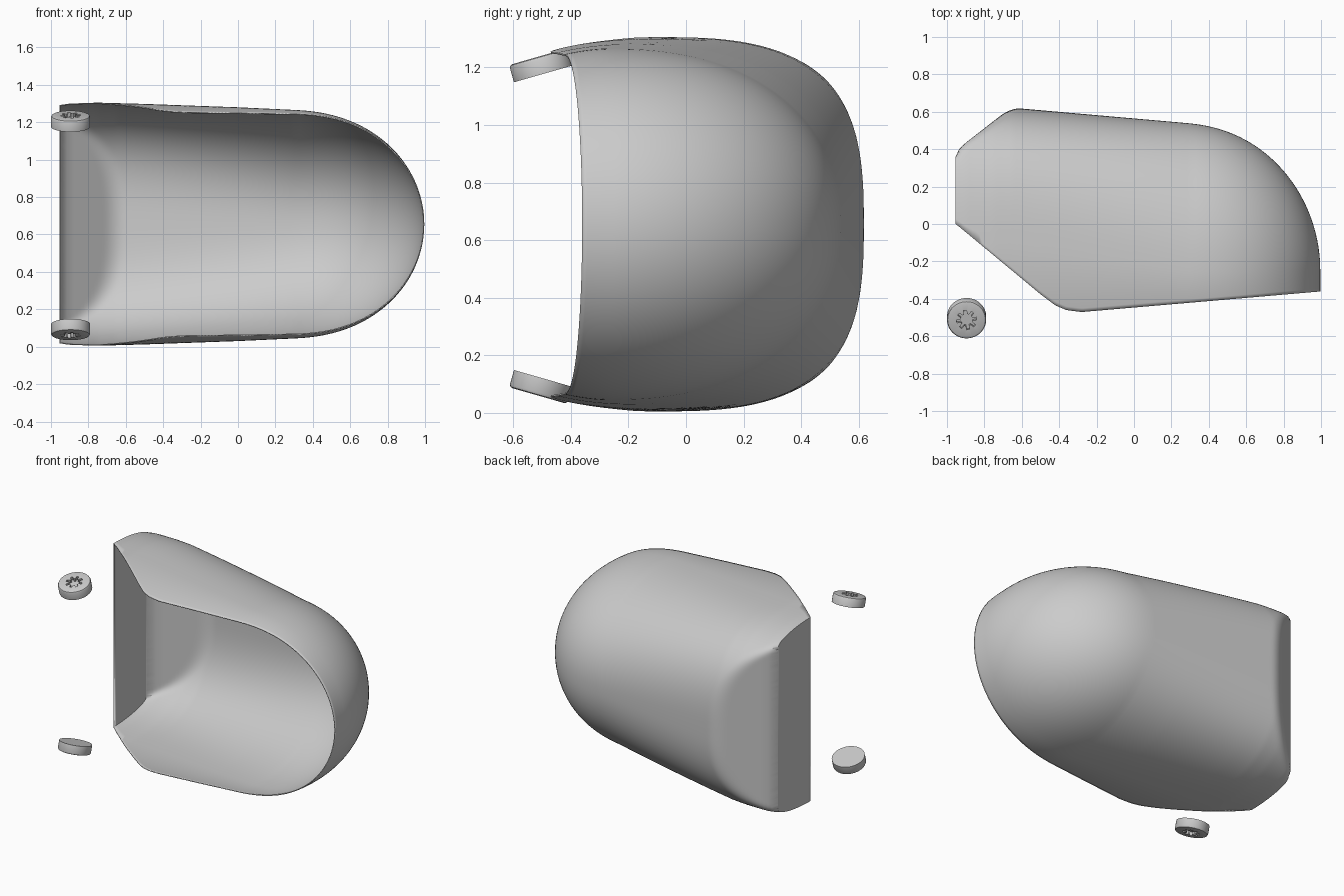
import bpy, bmesh, math
from math import sin, cos, asin, pi
from mathutils import Matrix

cube = bpy.data.objects.get("Cube")
if cube:
    bpy.data.objects.remove(cube)

grey = bpy.data.materials.new("plain grey")
grey.use_nodes = True
colour = (0.6, 0.6, 0.6, 1)
grey.diffuse_color = colour
grey.node_tree.nodes["Principled BSDF"].inputs["Base Color"].default_value = colour

MID_Z = 0.655
DOME_X, DOME_LEN, DOME_Y = 0.3, 0.693, -0.25
WALL_X = -0.952


def interp(points, x):
    """Straight-line interpolation through (x, value) pairs."""
    for (x0, v0), (x1, v1) in zip(points, points[1:]):
        if x <= x1:
            return v0 + (v1 - v0) * (x - x0) / (x1 - x0)
    return points[-1][1]


def soft_min(a, b, r):
    gap = max(0, r - abs(a - b))
    return min(a, b) - gap * gap / (4 * r)


def finish(name, bm, angle):
    bmesh.ops.remove_doubles(bm, verts=bm.verts, dist=0.0005)
    bmesh.ops.recalc_face_normals(bm, faces=bm.faces)
    mesh = bpy.data.meshes.new(name)
    bm.to_mesh(mesh)
    bm.free()
    mesh.materials.append(grey)
    obj = bpy.data.objects.new(name, mesh)
    bpy.context.collection.objects.link(obj)
    bpy.ops.object.select_all(action='DESELECT')
    obj.select_set(True)
    bpy.context.view_layer.objects.active = obj
    bpy.ops.object.shade_smooth_by_angle(angle=math.radians(angle))
    return obj


# Shell outlines along its length
RIM = [(WALL_X, 0), (-0.5, -0.375), (-0.42, -0.435), (-0.36, -0.46),
       (-0.28, -0.47), (1, -0.36)]
BACK = [(WALL_X, 0.645), (DOME_X, 0.535), (1, 0.455)]
HEIGHT = [(WALL_X, 0.635), (-0.9, 0.642), (-0.75, 0.647), (-0.5, 0.64),
          (0, 0.622), (DOME_X, 0.608), (1, 0.575)]
CHAMFER = [(WALL_X, 0.355), (-0.935, 0.395), (-0.9, 0.43), (-0.65, 0.625), (-0.25, 0.937)]
# Where the section is tallest, and how square its back corners are
CREST = [(-0.65, -0.1), (DOME_X, DOME_Y)]
SQUARENESS = [(-0.65, 2.9), (DOME_X, 2.2), (1, 2)]


def section(x):
    """C-shaped section, open to the front, from top rim to bottom rim."""
    rim, back, h = interp(RIM, x), interp(BACK, x), interp(HEIGHT, x)
    crest, power = interp(CREST, max(x, -0.65)), interp(SQUARENESS, max(x, -0.65))
    if x > DOME_X:
        t = min(1, (x - DOME_X) / DOME_LEN)
        k = math.sqrt(1 - t ** 2.3)
        h *= k
        back = DOME_Y + (back - DOME_Y) * k
    depth = max(back - crest, 0.0001)
    if rim < crest:
        start = (rim - crest) * 1.6
    else:
        start = asin(((rim - crest) / depth) ** (power / 2))
    upper = []
    for i in range(65):
        a = start + (pi / 2 - start) * i / 64
        if a < 0:
            # Gentle droop towards the front rim
            y = crest + a / 1.6
            z = h * (1 - 0.06 * ((crest - y) / (crest + 0.48)) ** 2)
        else:
            y = crest + depth * sin(a) ** (2 / power)
            z = h * max(0, cos(a)) ** (2 / power)
        upper.append((soft_min(y, interp(CHAMFER, x), 0.05), z))
    lower = [(y, -z) for y, z in reversed(upper[:-1])]
    return [(x, y, MID_Z + z) for y, z in upper + lower]


# Shell
stations = [WALL_X + (DOME_X - WALL_X) * i / 70 for i in range(70)]
stations += [DOME_X + DOME_LEN * sin(pi / 2 * i / 36) for i in range(37)]
bm = bmesh.new()
rows = [[bm.verts.new(p) for p in section(x)] for x in stations]
for a, b in zip(rows, rows[1:]):
    for i in range(len(a) - 1):
        bm.faces.new((a[i], a[i + 1], b[i + 1], b[i]))
# Flat end wall joins the top half of the first section to the bottom half
first, count = rows[0], len(rows[0])
mid = count // 2
for i in range(mid - 1):
    bm.faces.new((first[i], first[count - 1 - i], first[count - 2 - i], first[i + 1]))
bm.faces.new((first[mid - 1], first[mid + 1], first[mid]))
shell = finish("shell", bm, 40)
solid = shell.modifiers.new("thickness", 'SOLIDIFY')
solid.thickness = 0.006
solid.offset = 0


# Pivot buttons: round discs with an eight-lobed socket in the outer face
def button(name, z, side):
    n = 64
    lobed = [0.054 if i % 8 < 4 else 0.033 for i in range(n)]
    rings = [([r] * n, h) for r, h in
             [(0.105, -0.031), (0.105, 0.02), (0.101, 0.028), (0.093, 0.031)]]
    rings += [(lobed, 0.031), (lobed, 0.008)]
    bm = bmesh.new()
    loops = [[bm.verts.new((r * cos(2 * pi * i / n), r * sin(2 * pi * i / n), h))
              for i, r in enumerate(radii)] for radii, h in rings]
    for a, b in zip(loops, loops[1:]):
        for i in range(n):
            j = (i + 1) % n
            bm.faces.new((a[i], a[j], b[j], b[i]))
    bm.faces.new(loops[0])
    bm.faces.new(loops[-1])
    tilt = Matrix.Rotation(math.radians(16), 4, 'X')
    flip = Matrix.Diagonal((1, 1, side, 1))
    bm.transform(Matrix.Translation((-0.895, -0.505, z)) @ flip @ tilt)
    finish(name, bm, 30)


button("upper_button", 1.207, 1)
button("lower_button", 0.09, -1)
